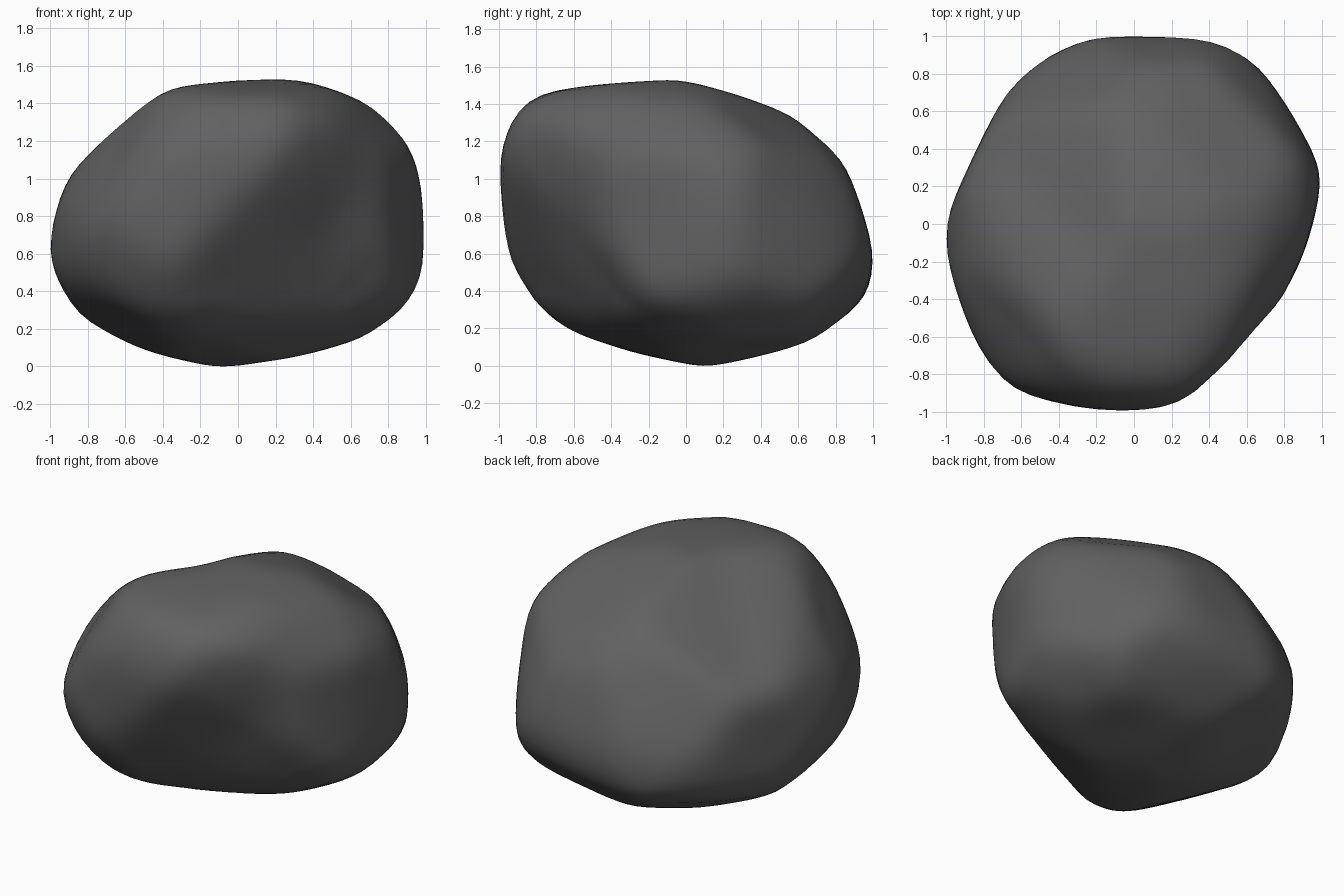
import bpy, bmesh
from math import radians, sin, cos, exp
from mathutils import Vector

default = bpy.data.objects.get("Cube")
if default:
    bpy.data.objects.remove(default, do_unlink=True)

# Carving profiles: (azimuth, elevation, outline around the centre)
PROFILES = [
    (-90, 0, [(.99, .12), (.92, .39), (.71, .62), (.3, .76), (-.4, .71), (-.89, .25), (-1, -.17),
              (-.78, -.56), (-.09, -.76), (.71, -.61), (.97, -.3)]),
    (0, 0, [(.99, -.16), (.84, .32), (.57, .57), (-.03, .76), (-.82, .68), (-.98, .38),
            (-.96, -.25), (-.61, -.57), (.1, -.76), (.82, -.58), (.95, -.46)]),
    (-90, 90, [(1, .27), (.62, .9), (.2, 1), (-.26, .97), (-.64, .75), (-1, 0), (-.98, -.19),
               (-.72, -.86), (.18, -1), (.78, -.43)]),
    (-45, 30, [(.34, .72), (.9, .38), (1.08, -.15), (1.06, -.37), (.66, -.68), (.23, -.75),
               (-.78, -.58), (-1.1, -.03), (-.68, .57), (-.23, .62)]),
    (135, 30, [(.38, .94), (.7, .81), (1.08, .3), (1.06, -.13), (.91, -.42), (.45, -.8),
               (-.44, -.8), (-1.07, -.35), (-.9, .53), (-.23, .91)]),
    (45, -30, [(.44, .7), (.71, .41), (.97, -.04), (.91, -.42), (.73, -.66), (-.09, -.83),
               (-.33, -.79), (-.82, -.01), (-.88, .4), (-.45, .84)]),
]

# Shallow hollows on the sides
HOLLOWS = [Vector((.6, -.6, .1)).normalized(), Vector((.4, .45, -.6)).normalized(),
           Vector((.7, .55, .3)).normalized()]


def rounded(outline):
    """Add a slightly bulging point between each pair of outline points."""
    points = [Vector(p) for p in outline]
    bulge = .025
    result = []
    for i, p in enumerate(points):
        after, beyond = points[(i + 1) % len(points)], points[(i + 2) % len(points)]
        middle = (p + after) * (.5 + bulge) - (points[i - 1] + beyond) * bulge
        result += [p, middle]
    return result


def profile_frame(azimuth, elevation, outline):
    a, e = radians(azimuth), radians(elevation)
    right = Vector((-sin(a), cos(a), 0))
    up = Vector((-cos(a) * sin(e), -sin(a) * sin(e), cos(e)))
    return right, up, rounded(outline)


def reach(outline, ray):
    """How many times the flat ray fits between the centre and the outline."""
    hits = []
    for start, end in zip(outline, outline[1:] + outline[:1]):
        edge = end - start
        across = ray.cross(edge)
        if abs(across) > 1e-9 and -1e-6 <= start.cross(ray) / across <= 1 + 1e-6:
            hits.append(start.cross(edge) / across)
    return max(hits)


def stone_radius(direction, frames):
    limits = []
    for right, up, outline in frames:
        ray = Vector((direction.dot(right), direction.dot(up)))
        if ray.length > .1:
            limits.append(reach(outline, ray))
    return min(limits)


# Boulder body: a sphere carved by every profile
bm = bmesh.new()
bmesh.ops.create_icosphere(bm, subdivisions=5, radius=1)
frames = [profile_frame(*profile) for profile in PROFILES]
directions = {v: v.co.normalized() for v in bm.verts}
radius = {v: stone_radius(d, frames) for v, d in directions.items()}

# Weather the ridges
for _ in range(5):
    radius = {v: (r + sum(radius[e.other_vert(v)] for e in v.link_edges) / len(v.link_edges)) / 2
              for v, r in radius.items()}

# Press in the hollows
for v, d in directions.items():
    dent = sum(exp(14 * (d.dot(axis) - 1)) for axis in HOLLOWS) * .045
    v.co = d * (radius[v] * 1.012 - dent)

# Rest the boulder on the ground
lowest = min(v.co.z for v in bm.verts)
bmesh.ops.translate(bm, verts=bm.verts, vec=(0, 0, -lowest))

mesh = bpy.data.meshes.new("boulder")
bm.to_mesh(mesh)
bm.free()
mesh.shade_smooth()
boulder = bpy.data.objects.new("boulder", mesh)
bpy.context.collection.objects.link(boulder)

# Dark stone colour
stone = bpy.data.materials.new("dark_grey_stone")
stone.use_nodes = True
colour = (.12, .12, .12, 1)
stone.diffuse_color = colour
stone.node_tree.nodes["Principled BSDF"].inputs["Base Color"].default_value = colour
mesh.materials.append(stone)
